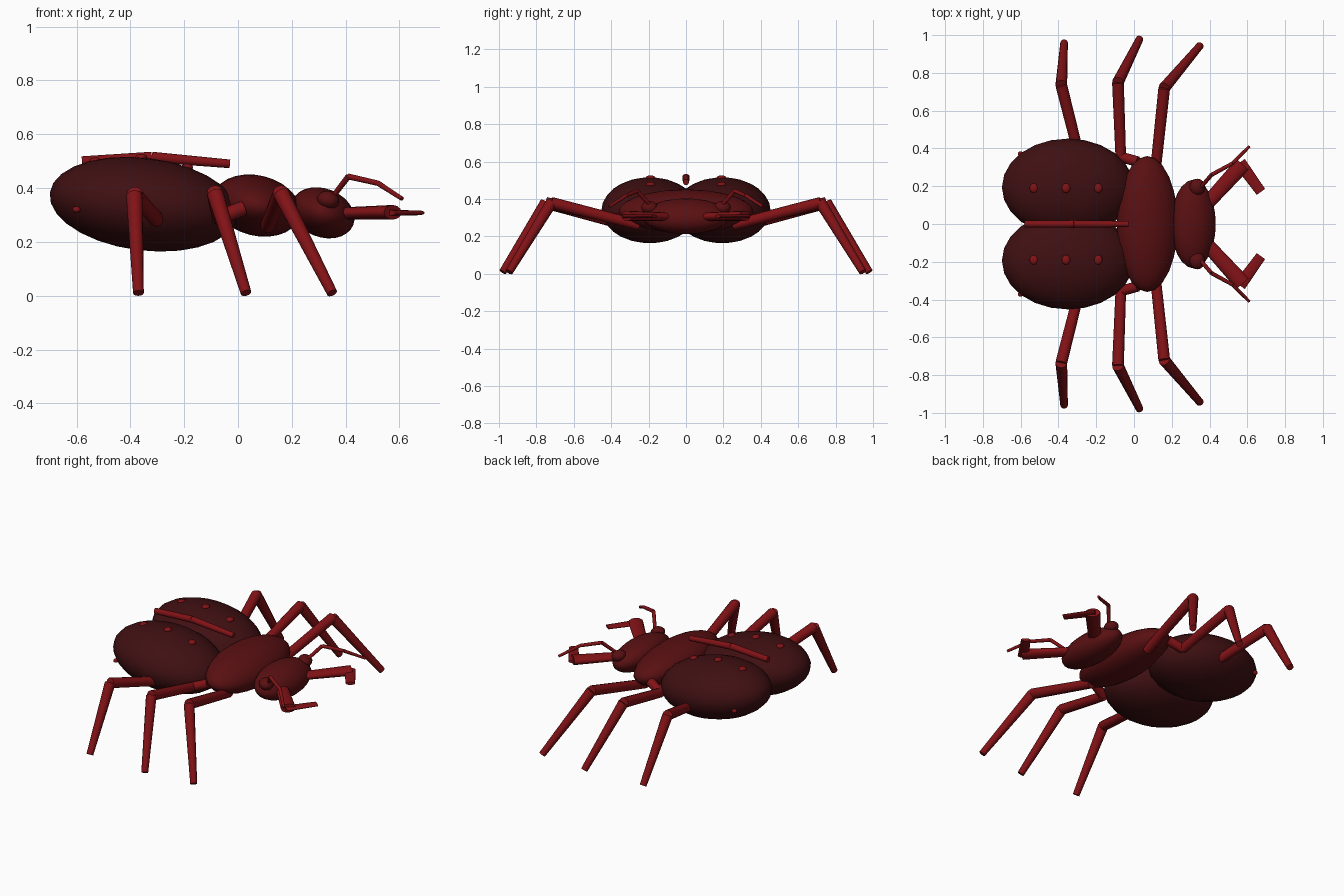
import bpy
from math import radians
from mathutils import Vector, Matrix

if "Cube" in bpy.data.objects:
    bpy.data.objects.remove(bpy.data.objects["Cube"])


def material(name, rgb):
    m = bpy.data.materials.new(name)
    m.use_nodes = True
    m.diffuse_color = (*rgb, 1)
    bsdf = m.node_tree.nodes["Principled BSDF"]
    bsdf.inputs["Base Color"].default_value = (*rgb, 1)
    return m


WING = material("dark maroon", (0.05, 0.005, 0.006))
BODY = material("deep red", (0.1, 0.005, 0.006))
LIMB = material("crimson", (0.22, 0.006, 0.008))


def finish(name, mat):
    o = bpy.context.object
    o.name = name
    o.data.materials.append(mat)
    bpy.ops.object.shade_smooth_by_angle(angle=radians(50))
    return o


def ellipsoid(name, mat, loc, half, tilt=0, seg=24, rings=14):
    bpy.ops.mesh.primitive_uv_sphere_add(segments=seg, ring_count=rings, location=loc,
                                         rotation=(0, radians(tilt), 0))
    bpy.context.object.scale = half
    return finish(name, mat)


def rod(name, mat, a, b, r1, r2, flat=1.0):
    """Tapered rod from a to b; flat squashes its upright thickness."""
    a, b = Vector(a), Vector(b)
    d = b - a
    bpy.ops.mesh.primitive_cone_add(vertices=12, radius1=r1, radius2=r2, depth=d.length)
    z = d.normalized()
    x = Vector((0, 0, 1)).cross(z).normalized()
    y = z.cross(x)
    turn = Matrix((x, y, z)).transposed().to_4x4()
    o = bpy.context.object
    o.matrix_world = Matrix.Translation((a + b) / 2) @ turn @ Matrix.Diagonal((1, flat, 1, 1))
    return finish(name, mat)


def chain(name, mat, points, radii):
    for i in range(len(points) - 1):
        rod(f"{name}_{i + 1}", mat, points[i], points[i + 1], radii[i], radii[i + 1])


# Thorax and head
ellipsoid("thorax", BODY, (0.07, 0, 0.335), (0.165, 0.36, 0.112), 14)
ellipsoid("head", BODY, (0.315, 0, 0.308), (0.122, 0.235, 0.09), 22)

# Raised ridge along the back
chain("back_ridge", LIMB, [(-0.58, 0, 0.5), (-0.32, 0, 0.515), (-0.03, 0, 0.49)],
      [0.018, 0.02, 0.016])

# Leg paths on the left side
LEGS = {
    "front_leg": [(0.11, 0.25, 0.26), (0.16, 0.72, 0.38), (0.35, 0.945, 0.01)],
    "middle_leg": [(0.02, 0.33, 0.325), (-0.07, 0.355, 0.29), (-0.085, 0.75, 0.38),
                   (0.03, 0.98, 0.01)],
    "hind_leg": [(-0.29, 0.36, 0.27), (-0.385, 0.735, 0.375), (-0.37, 0.96, 0.01)],
}

for side, s in (("left", 1), ("right", -1)):
    def at(x, y, z):
        return (x, s * y, z)

    # Wing case with its spots
    ellipsoid(f"{side}_wing_case", WING, at(-0.35, 0.194, 0.34), (0.352, 0.258, 0.172), 7)
    for i, (x, z) in enumerate(((-0.53, 0.5), (-0.36, 0.513), (-0.19, 0.477))):
        ellipsoid(f"{side}_spot_{i + 1}", LIMB, at(x, 0.19, z), (0.023, 0.026, 0.014), 0, 12, 8)
    ellipsoid(f"{side}_side_spot", LIMB, at(-0.6, 0.37, 0.32), (0.015, 0.015, 0.012), 0, 12, 8)

    # Legs
    for name, path in LEGS.items():
        radii = [0.028] * (len(path) - 2) + [0.031, 0.02]
        chain(f"{side}_{name}", LIMB, [at(*p) for p in path], radii)

    # Eye and antenna
    ellipsoid(f"{side}_eye", BODY, at(0.335, 0.195, 0.355), (0.042, 0.045, 0.034), 15, 16, 10)
    chain(f"{side}_antenna", LIMB,
          [at(0.35, 0.19, 0.365), at(0.41, 0.26, 0.443), at(0.52, 0.32, 0.418),
           at(0.61, 0.41, 0.36)], [0.01, 0.011, 0.01, 0.008])

    # Two-part mandible with a flat tip
    rod(f"{side}_mandible_base", LIMB, at(0.37, 0.09, 0.305), at(0.575, 0.315, 0.31),
        0.036, 0.044, 0.62)
    rod(f"{side}_mandible_tip", LIMB, at(0.56, 0.325, 0.308), at(0.672, 0.17, 0.308),
        0.033, 0.027, 0.33)
